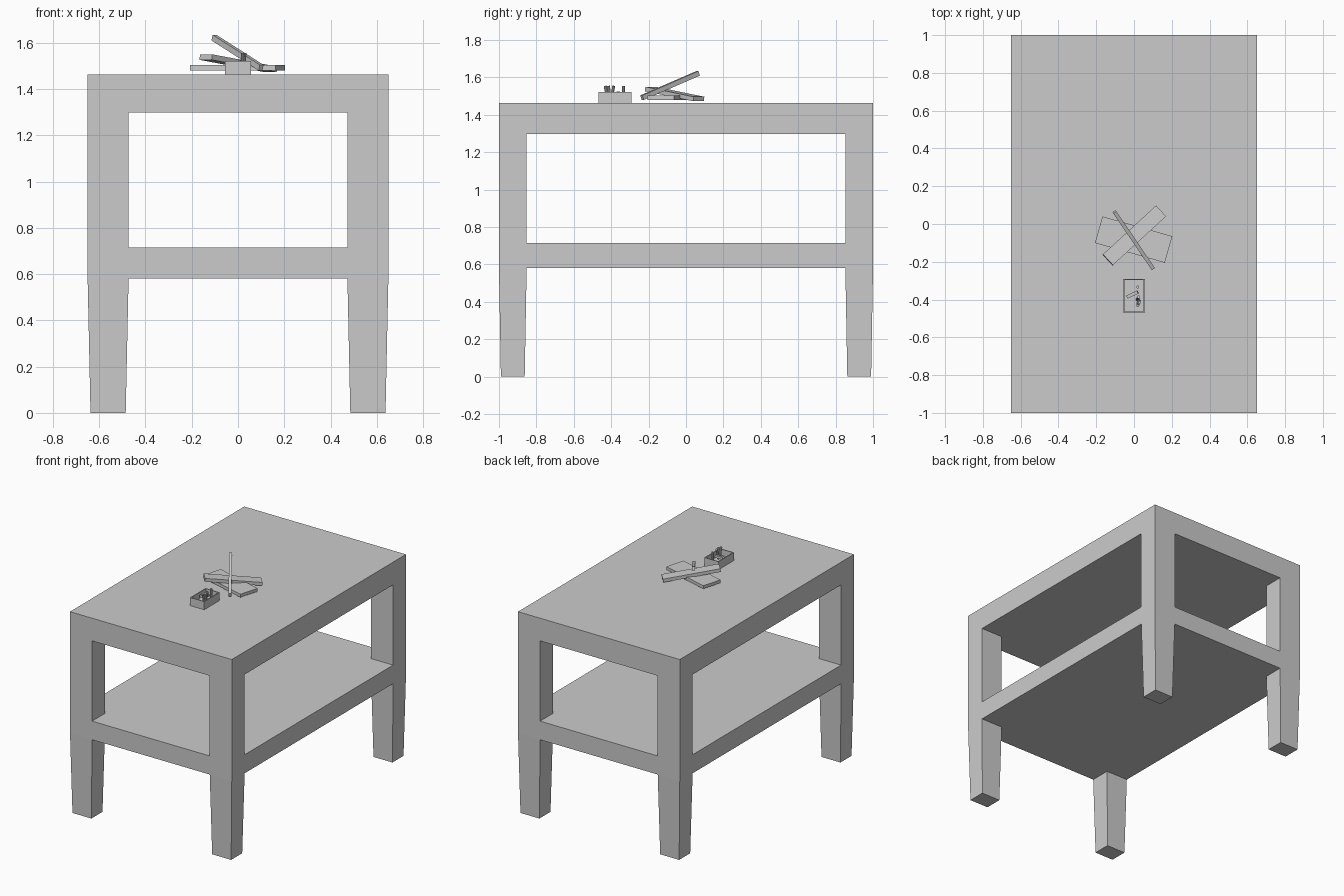
import bpy, bmesh, math
from mathutils import Vector, Matrix

cube = bpy.data.objects.get("Cube")
if cube:
    bpy.data.objects.remove(cube, do_unlink=True)

grey = bpy.data.materials.new("plain grey")
grey.use_nodes = True
colour = (0.6, 0.6, 0.6, 1)
grey.diffuse_color = colour
grey.node_tree.nodes["Principled BSDF"].inputs["Base Color"].default_value = colour

TOP = 1.463


def finish(bm, name):
    bmesh.ops.recalc_face_normals(bm, faces=bm.faces)
    mesh = bpy.data.meshes.new(name)
    bm.to_mesh(mesh)
    bm.free()
    mesh.materials.append(grey)
    obj = bpy.data.objects.new(name, mesh)
    bpy.context.scene.collection.objects.link(obj)
    return obj


def bar(name, start, end, width, height):
    """Rectangular bar between the centres of its two ends."""
    start, end = Vector(start), Vector(end)
    along = (end - start).normalized()
    side = Vector((0, 0, 1)).cross(along).normalized()
    up = along.cross(side)
    turn = Matrix((along, side, up)).transposed().to_4x4()
    size = Matrix.Diagonal(((end - start).length, width, height, 1))
    bm = bmesh.new()
    bmesh.ops.create_cube(bm, size=1,
                          matrix=Matrix.Translation((start + end) / 2) @ turn @ size)
    return finish(bm, name)


def peg(name, base, tip, radius):
    """Small round peg from base to tip."""
    base, tip = Vector(base), Vector(tip)
    turn = (tip - base).to_track_quat('Z', 'Y').to_matrix().to_4x4()
    bm = bmesh.new()
    bmesh.ops.create_cone(bm, cap_ends=True, segments=10, radius1=radius, radius2=radius,
                          depth=(tip - base).length,
                          matrix=Matrix.Translation((base + tip) / 2) @ turn)
    return finish(bm, name)


# Table: solid top and shelf slabs joined by four corner legs, as one shell
xs = (-0.65, -0.473, 0.473, 0.65)
ys = (-1, -0.852, 0.852, 1)
zs = (0, 0.58, 0.715, 1.298, TOP)


def solid(c):
    i, j, k = c
    if not (0 <= i < 3 and 0 <= j < 3 and 0 <= k < 4):
        return False
    return k in (1, 3) or (i != 1 and j != 1)


bm = bmesh.new()
corners = {}


def corner(c):
    if c not in corners:
        corners[c] = bm.verts.new((xs[c[0]], ys[c[1]], zs[c[2]]))
    return corners[c]


cells = [(i, j, k) for i in range(3) for j in range(3) for k in range(4)]
for cell in filter(solid, cells):
    for axis in range(3):
        for step in (0, 1):
            near = list(cell)
            near[axis] += 2 * step - 1
            if solid(near):
                continue
            quad = []
            for u, v in ((0, 0), (1, 0), (1, 1), (0, 1)):
                p = list(cell)
                p[axis] += step
                p[(axis + 1) % 3] += u
                p[(axis + 2) % 3] += v
                quad.append(corner(tuple(p)))
            bm.faces.new(quad)

# Taper the feet about the middle of each leg
for v in bm.verts:
    if v.co.z < 0.01:
        mid = Vector((math.copysign(0.5615, v.co.x), math.copysign(0.926, v.co.y), 0))
        v.co = mid + (v.co - mid) * 0.86
finish(bm, "table")

# Loose planks crossed on the table top
bar("wide_plank", (-0.187, -0.03, 1.492), (0.183, -0.135, 1.492), 0.146, 0.023)
bar("narrow_plank", (-0.139, -0.19, 1.538), (0.142, 0.068, 1.485), 0.078, 0.024)
bar("leaning_stick", (-0.104, 0.065, 1.622), (0.1, -0.235, 1.492), 0.02, 0.026)

# Open box
bm = bmesh.new()
bmesh.ops.create_cube(bm, size=1, matrix=Matrix.Translation((0, -0.38, TOP + 0.0295))
                      @ Matrix.Diagonal((0.114, 0.178, 0.059, 1)))
lid = max(bm.faces, key=lambda f: f.calc_center_median().z)
bmesh.ops.inset_region(bm, faces=[lid], thickness=0.009)
floor = bmesh.ops.extrude_discrete_faces(bm, faces=[lid])["faces"][0]
bmesh.ops.translate(bm, verts=floor.verts, vec=(0, 0, -0.045))
finish(bm, "open_box")

# Small pieces inside the box
bar("small_block", (-0.036, -0.386, 1.503), (0.02, -0.36, 1.518), 0.018, 0.016)
pegs = (((0.02, -0.334), (0.02, -0.334)),
        ((0.018, -0.4), (0.024, -0.386)),
        ((0.022, -0.418), (0.02, -0.432)),
        ((0.026, -0.405), (0.028, -0.415)))
for n, (low, high) in enumerate(pegs):
    peg(f"peg_{n + 1}", (*low, 1.482), (*high, 1.555), 0.008)
